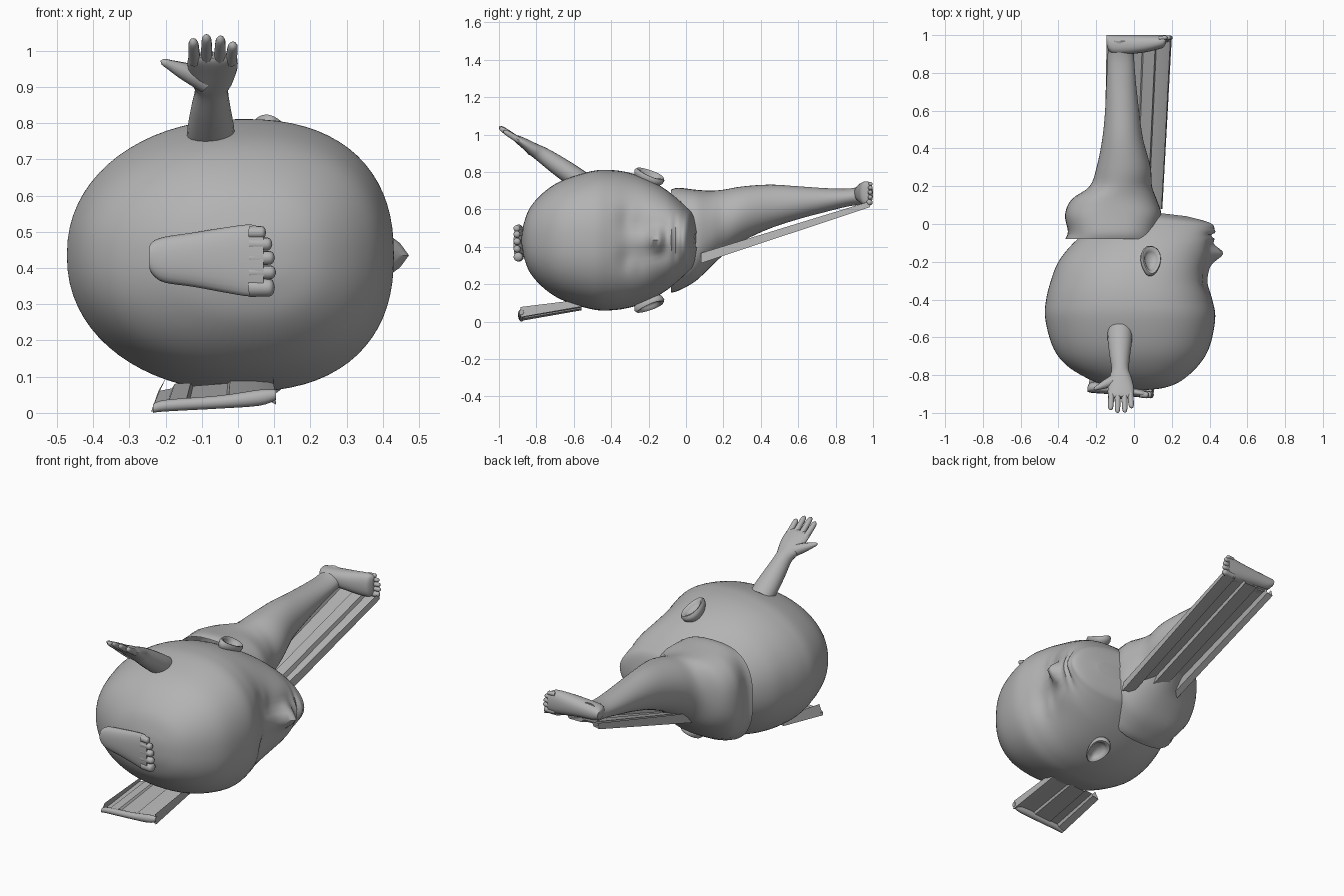
import bpy, bmesh, math
from mathutils import Vector, Euler

clay = bpy.data.materials.new("grey clay")
clay.diffuse_color = (0.45, 0.45, 0.45, 1)
MID = 0.435  # height of the head's plane of symmetry


def mesh_object(name, verts, faces):
    me = bpy.data.meshes.new(name)
    me.from_pydata([tuple(v) for v in verts], [], faces)
    bm = bmesh.new()
    bm.from_mesh(me)
    bmesh.ops.recalc_face_normals(bm, faces=bm.faces)
    bm.to_mesh(me)
    bm.free()
    ob = bpy.data.objects.new(name, me)
    bpy.context.collection.objects.link(ob)
    me.materials.append(clay)
    bpy.ops.object.select_all(action='DESELECT')
    ob.select_set(True)
    bpy.context.view_layer.objects.active = ob
    bpy.ops.object.shade_smooth_by_angle(angle=math.radians(50))
    return ob


def refine(rows, steps):
    """Smooth curve through rows of numbers."""
    out = []
    for i in range(len(rows) - 1):
        p0, p1 = rows[max(i - 1, 0)], rows[i]
        p2, p3 = rows[i + 1], rows[min(i + 2, len(rows) - 1)]
        for s in range(steps):
            t = s / steps
            out.append([0.5 * (2 * b + (c - a) * t + (2 * a - 5 * b + 4 * c - d) * t * t
                               + (3 * b - a - 3 * c + d) * t ** 3)
                        for a, b, c, d in zip(p0, p1, p2, p3)])
    return out + [list(rows[-1])]


def bridge(rings, n):
    return [(i * n + k, i * n + (k + 1) % n, (i + 1) * n + (k + 1) % n, (i + 1) * n + k)
            for i in range(rings - 1) for k in range(n)]


def power(c, e):
    return math.copysign(abs(c) ** e, c)


def loft(name, rows, u, v, n=16, steps=4, caps=(True, True), shape=None, square=lambda y: 2):
    """Rows are centre x, y, z and the two radii along u and v."""
    u, v = Vector(u).normalized(), Vector(v).normalized()
    rows = refine(rows, steps)
    verts = []
    for x, y, z, a, b in rows:
        e = 2 / square(y)
        for k in range(n):
            t = 2 * math.pi * k / n
            c, s = power(math.cos(t), e), power(math.sin(t), e)
            p = Vector((x, y, z)) + u * a * c + v * b * s
            verts.append(shape(p, c, s, a) if shape else p)
    faces = bridge(len(rows), n)
    if caps[0]:
        faces.append(tuple(range(n)))
    if caps[1]:
        faces.append(tuple(range((len(rows) - 1) * n, len(rows) * n)))
    return mesh_object(name, verts, faces)


def digit(name, start, end, r0, r1):
    """Rounded finger or toe."""
    a, b = Vector(start), Vector(end)
    d = (b - a).normalized()
    u = d.orthogonal().normalized()
    rows = [(*a.lerp(b, t), r, r) for t, r in
            ((0, r0), (0.5, (r0 + r1) / 2), (0.8, r1), (0.94, r1 * 0.7), (1, 0.001))]
    return loft(name, rows, u, d.cross(u), 10, 2)


# Head, lofted from crown (-y) to chin (+y), face towards +x
# Features: amount, y, offset from the midline, spread in y, spread across
FEATURES = [(0.075, -0.155, 0, 0.032, 0.032), (0.015, -0.23, 0, 0.05, 0.03),
            (0.015, -0.145, 0.04, 0.022, 0.02), (-0.028, -0.29, 0.1, 0.05, 0.05),
            (0.016, -0.28, 0.115, 0.025, 0.04), (0.015, -0.13, 0.13, 0.07, 0.06),
            (0.03, -0.07, 0, 0.02, 0.055), (-0.015, -0.045, 0, 0.01, 0.07),
            (0.025, -0.02, 0, 0.016, 0.045), (0.025, 0.025, 0, 0.025, 0.055)]


def face_shape(p, c, s, a):
    p.x += 0.09 * a * s * s  # widest point sits towards the face
    if c > 0:
        for amt, y, off, sy, sz in FEATURES:
            for side in ((1, -1) if off else (1,)):
                e = ((p.y - y) / sy) ** 2 + ((p.z - MID - side * off) / sz) ** 2
                p.x += amt * min(1, c * 1.5) * math.exp(-e / 2)
    p.y -= 0.12 * max(0, p.x - 0.12) * max(0, min(1, (p.y + 0.1) / 0.12))
    return p


HEAD = [(-0.88, 0.03, 0.05, 0.01), (-0.867, -0.1, 0.16, 0.09), (-0.83, -0.22, 0.25, 0.18),
        (-0.75, -0.355, 0.34, 0.265), (-0.65, -0.43, 0.4, 0.325), (-0.5, -0.47, 0.43, 0.37),
        (-0.4, -0.465, 0.415, 0.375), (-0.3, -0.44, 0.39, 0.36), (-0.2, -0.4, 0.385, 0.325),
        (-0.1, -0.32, 0.39, 0.265), (0, -0.2, 0.4, 0.18), (0.04, -0.12, 0.38, 0.13),
        (0.06, -0.02, 0.27, 0.04)]
loft("head", [((b + f) / 2, y, MID, (f - b) / 2, r) for y, b, f, r in HEAD],
     (1, 0, 0), (0, 0, 1), 72, 7, shape=face_shape, square=lambda y: 2.22)

# Ears: cupped teardrops on the two sides of the head
CUP = [(0.02, -0.002), (0.45, 0), (0.62, 0.012), (0.74, 0.024), (0.9, 0.026), (1, 0.014),
       (0.95, -0.005), (0.7, -0.03), (0.5, -0.045)]
for side, label in ((1, "upper"), (-1, "lower")):
    turn = Euler((-0.4, 0.3, -0.15)).to_matrix()
    verts = []
    for r, h in CUP:
        for k in range(28):
            t = 2 * math.pi * k / 28
            w = 0.054 * (1 + 0.22 * math.sin(t))
            p = turn @ Vector((r * w * math.cos(t), r * 0.085 * math.sin(t), h))
            verts.append((0.085 + p.x, -0.2 + p.y, MID + side * (0.335 + p.z)))
    mesh_object(label + "_ear", verts, bridge(len(CUP), 28) + [tuple(range(28))])

# Arm and hand rising from the side of the head
loft("arm", [(-0.075, -0.56, 0.75, 0.066, 0.055), (-0.075, -0.62, 0.79, 0.064, 0.055),
             (-0.075, -0.7, 0.845, 0.054, 0.05), (-0.073, -0.77, 0.893, 0.046, 0.042),
             (-0.072, -0.81, 0.917, 0.058, 0.036), (-0.07, -0.86, 0.95, 0.068, 0.028),
             (-0.07, -0.905, 0.978, 0.068, 0.019), (-0.07, -0.92, 0.988, 0.058, 0.01)],
     (1, 0, 0), (0, 0.57, 0.82), 20)
for i, (x, y, z) in enumerate(((-0.124, -0.985, 1.03), (-0.087, -1, 1.042),
                               (-0.048, -0.998, 1.038), (-0.013, -0.975, 1.02))):
    digit(f"finger_{i + 1}", (x * 0.9 - 0.008, -0.895, 0.97), (x, y, z), 0.017, 0.014)
digit("thumb", (-0.09, -0.82, 0.917), (-0.213, -0.875, 0.972), 0.034, 0.014)


# Feet: heel towards -x, toes towards +x, sole facing along y
def foot(name, sole, slope, out, x0, length, z0, width, depth):
    rows = []
    for t, lo, hi, d in ((0, 0.4, 0.7, 0.5), (0.03, 0.3, 0.77, 0.8), (0.12, 0.2, 0.83, 1),
                         (0.35, 0.14, 0.89, 1), (0.6, 0.06, 0.96, 0.9),
                         (0.78, 0.01, 1, 0.75), (0.86, 0.03, 0.97, 0.65), (0.9, 0.1, 0.9, 0.4)):
        half = depth * d / 2
        rows.append((x0 + t * length, sole + slope * t - out * half, z0 + width * (lo + hi) / 2,
                     width * (hi - lo) / 2, half))
    loft(name, rows, (0, 0, 1), (0, 1, 0), 24, square=lambda y: 2.3)
    for i, (t, w, r) in enumerate(((0.99, 0.13, 0.13), (1, 0.34, 0.1), (0.99, 0.54, 0.1),
                                   (0.97, 0.73, 0.095), (0.92, 0.89, 0.09))):
        z = z0 + w * width
        y = sole + slope - out * r * width
        digit(f"{name}_toe_{i + 1}", (x0 + 0.79 * length, y - out * 0.006, z),
              (x0 + t * length, y, z), r * width, r * width * 0.95)


foot("crown_foot", -0.89, -0.035, -1, -0.245, 0.35, 0.32, 0.2, 0.06)
foot("leg_foot", 1.0, 0, 1, -0.145, 0.35, 0.62, 0.13, 0.1)

# Torso with an open boxy collar, running into the rounder leg
loft("torso_and_leg", [(-0.115, -0.08, 0.43, 0.25, 0.275), (-0.11, -0.04, 0.44, 0.24, 0.275),
                       (-0.11, 0.05, 0.46, 0.255, 0.245), (-0.105, 0.13, 0.495, 0.225, 0.205),
                       (-0.07, 0.2, 0.53, 0.165, 0.175), (-0.055, 0.3, 0.575, 0.143, 0.147),
                       (-0.06, 0.45, 0.615, 0.108, 0.117), (-0.063, 0.6, 0.635, 0.09, 0.088),
                       (-0.068, 0.75, 0.65, 0.078, 0.063), (-0.07, 0.88, 0.665, 0.07, 0.047),
                       (-0.07, 0.97, 0.68, 0.066, 0.055)],
     (1, 0, 0), (0, 0, 1), 40, 4, caps=(False, True),
     square=lambda y: 2 + 0.7 * max(0, min(1, (0.2 - y) / 0.15)))


# Ribbed channels stretched between two ends (y, z, left x, right x, tilt, rib scale)
def channel(name, ends, profile):
    verts = [(x0 + t * (x1 - x0), y, z + tilt * t + h * s)
             for y, z, x0, x1, tilt, s in ends for t, h in profile]
    n = len(profile)
    return mesh_object(name, verts, [(i * n + k, i * n + k + 1, (i + 1) * n + k + 1, (i + 1) * n + k)
                                     for i in range(len(ends) - 1) for k in range(n - 1)])


RIBS = [(0.03, 0.045), (0, 0), (0.1, 0.01), (0.13, 0.04), (0.3, 0.035), (0.32, 0.015),
        (0.55, 0.015), (0.57, 0.035), (0.75, 0.035), (0.77, 0.01), (0.93, 0.01),
        (1, 0), (0.98, 0.045)]
TROUGH = [(0.07, 0.055), (0, 0), (0.12, 0.008), (0.14, 0.025), (0.28, 0.025), (0.3, 0.012),
          (0.6, 0.014), (0.62, 0.028), (0.85, 0.02), (0.95, 0.01), (1, 0), (0.98, 0.055)]
channel("leg_channel", [(0.985, 0.612, -0.145, 0.2, 0, 0.7),
                        (0.08, 0.312, -0.16, 0.15, 0, 1.2)], RIBS)
channel("lower_channel", [(-0.885, 0.003, -0.24, 0.105, 0.02, 1),
                          (-0.56, 0.06, -0.22, 0.1, 0.02, 0.7)], TROUGH)

# Curled lip at the front of the lower channel
loft("lower_lip", [(-0.235, -0.88, 0.012, 0.012, 0.012), (-0.2, -0.88, 0.02, 0.016, 0.016),
                   (-0.05, -0.88, 0.03, 0.018, 0.018), (0.06, -0.88, 0.042, 0.018, 0.022),
                   (0.105, -0.88, 0.05, 0.012, 0.014)], (0, 1, 0), (0, 0, 1), 12)
